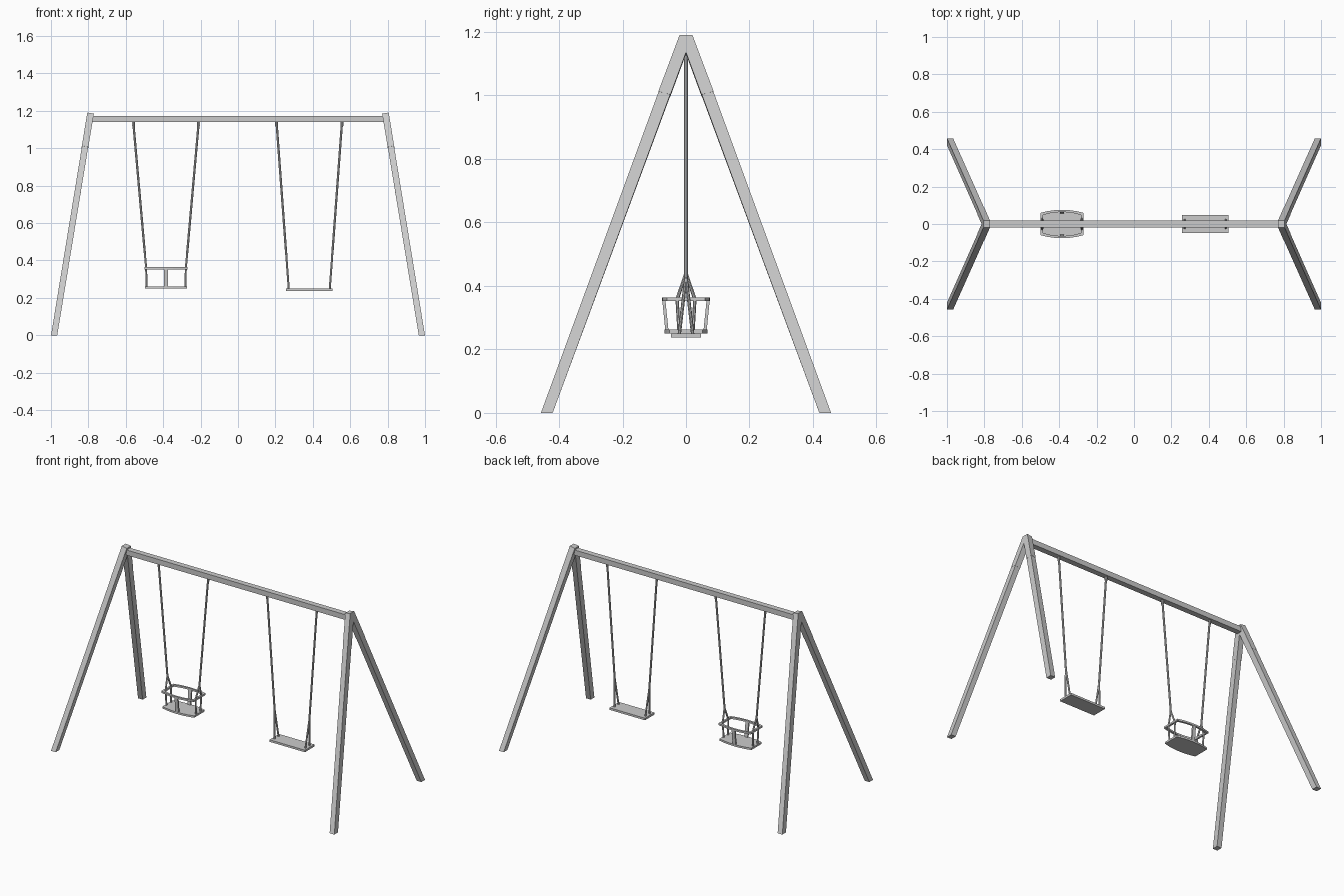
import bpy, bmesh, math
from mathutils import Vector

if "Cube" in bpy.data.objects:
    bpy.data.objects.remove(bpy.data.objects["Cube"])


def finish(name, bm):
    bmesh.ops.recalc_face_normals(bm, faces=bm.faces)
    me = bpy.data.meshes.new(name)
    bm.to_mesh(me)
    bm.free()
    ob = bpy.data.objects.new(name, me)
    bpy.context.collection.objects.link(ob)
    return ob


def box(bm, lo, hi):
    r = bmesh.ops.create_cube(bm, size=1)
    for v in r["verts"]:
        for i in range(3):
            v.co[i] = lo[i] if v.co[i] < 0 else hi[i]


def loft(bm, a, b):
    """Closed solid between two matching outlines."""
    va, vb = [bm.verts.new(p) for p in a], [bm.verts.new(p) for p in b]
    bm.faces.new(va)
    bm.faces.new(vb[::-1])
    n = len(a)
    for i in range(n):
        bm.faces.new((va[i], va[(i + 1) % n], vb[(i + 1) % n], vb[i]))


def rod(bm, a, b, r, n=8):
    a, b = Vector(a), Vector(b)
    q = (b - a).to_track_quat('Z', 'Y')
    c = [q @ Vector((r * math.cos(2 * math.pi * i / n), r * math.sin(2 * math.pi * i / n), 0)) for i in range(n)]
    loft(bm, [a + p for p in c], [b + p for p in c])


def frame_part(name, side, profile, half):
    """Extrude a y-z profile across the leaning plane of an A-frame."""
    bm = bmesh.new()
    rings = []
    for s in (-1, 1):
        rings.append([(side * (0.983 - 0.164 * z + s * half), y,
                       z + (s * half * 0.164 if z > 0 else 0)) for y, z in profile])
    loft(bm, *rings)
    finish(name, bm)


# A-frames: four legs and two top connectors
for side, sn in ((-1, "left"), (1, "right")):
    for f, fn in ((-1, "front"), (1, "back")):
        frame_part(f"{sn}_{fn}_leg", side,
                   [(f * .457, 0), (f * .086, 1.01), (f * .05, 1.0), (f * .42, 0)], .0165)
    frame_part(f"{sn}_leg_connector", side,
               [(-.087, 1.01), (-.02, 1.188), (.02, 1.188), (.087, 1.01),
                (.049, 1.0), (0, 1.133), (-.049, 1.0)], .0175)

# Top beam
bm = bmesh.new()
box(bm, (-.785, -.018, 1.14), (.785, .018, 1.173))
finish("top_beam", bm)


def ropes(name, cx, z_split, end_half, end_y, z_end):
    """Pair of ropes, each splitting into two straps above the seat."""
    bm = bmesh.new()
    t = (1.135 - z_split) / (1.135 - z_end)
    for s in (-1, 1):
        top = (cx + s * .175, 0, 1.14)
        mid = (cx + s * (.175 + (end_half - .175) * t), 0, z_split)
        rod(bm, top, mid, .006)
        rod(bm, (top[0], 0, 1.118), (top[0], 0, 1.14), .008)
        for f in (-1, 1):
            rod(bm, mid, (cx + s * end_half, f * end_y, z_end), .0055)
    finish(name, bm)


# Flat swing
ropes("flat_swing_ropes", .381, .43, .109, .022, .24)
bm = bmesh.new()
box(bm, (.256, -.048, .237), (.506, .048, .25))
finish("flat_swing_seat", bm)

# Cradle swing
CX = -.385
ropes("cradle_swing_ropes", CX, .44, .106, .028, .358)


def outline(hx, y_end, y_mid, z, n=6):
    """Rectangle with bowed front and back."""
    pts = []
    for s in (-1, 1):
        for i in range(n + 1):
            u = -1 + 2 * i / n
            pts.append(Vector((CX - s * u * hx, s * (y_end + (y_mid - y_end) * (1 - u ** 2)), z)))
    return pts


bm = bmesh.new()
loft(bm, outline(.112, .052, .067, .25), outline(.112, .052, .067, .262))
finish("cradle_seat", bm)

# Guard rail: square-section loop
bm = bmesh.new()
loops = [[bm.verts.new(p) for p in outline(*a)] for a in
         ((.114, .06, .076, .353), (.114, .06, .076, .364),
          (.102, .048, .064, .364), (.102, .048, .064, .353))]
n = len(loops[0])
for k in range(4):
    a, b = loops[k], loops[(k + 1) % 4]
    for i in range(n):
        bm.faces.new((a[i], a[(i + 1) % n], b[(i + 1) % n], b[i]))
finish("cradle_guard_rail", bm)

# Posts between seat and rail
bm = bmesh.new()
for f in (-1, 1):
    rects = []
    for y, z in ((.06, .258), (.07, .357)):
        rects.append([(CX + dx, f * (y + dy), z) for dx, dy in
                      ((-.011, -.005), (.011, -.005), (.011, .005), (-.011, .005))])
    loft(bm, *rects)
    for s in (-1, 1):
        rod(bm, (CX + s * .104, f * .022, .255), (CX + s * .106, f * .028, .358), .0055)
finish("cradle_posts", bm)
